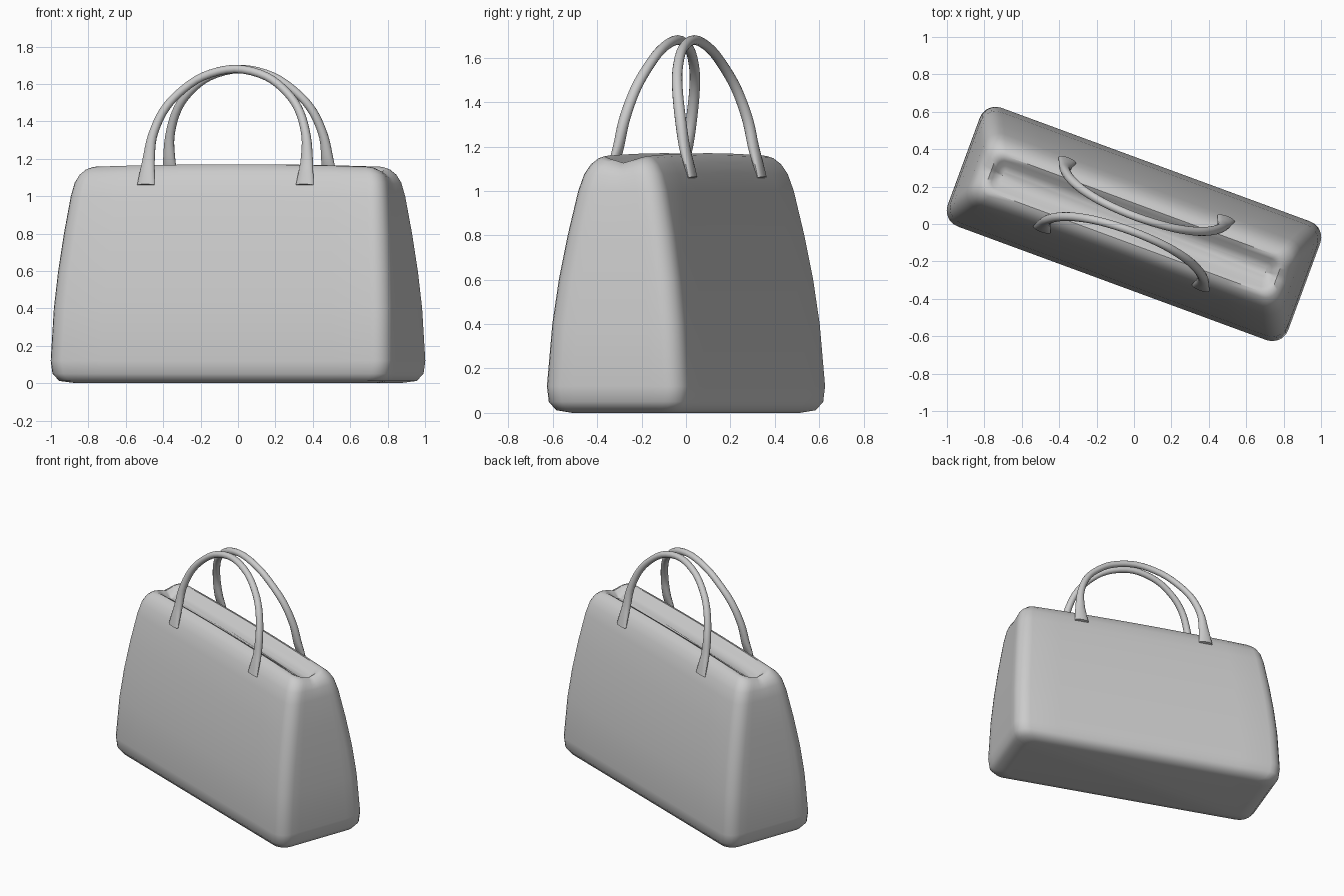
import bpy, bmesh, math
from mathutils import Vector

if "Cube" in bpy.data.objects:
    bpy.data.objects.remove(bpy.data.objects["Cube"])

TURN = math.radians(-20.2)   # the whole bag is turned about z


def loft(name, rings, angle):
    """Skin a list of equal-length closed rings and cap both ends."""
    bm = bmesh.new()
    rows = [[bm.verts.new(p) for p in ring] for ring in rings]
    n = len(rows[0])
    for a, b in zip(rows, rows[1:]):
        for i in range(n):
            j = (i + 1) % n
            bm.faces.new((a[i], a[j], b[j], b[i]))
    bm.faces.new(rows[0][::-1])
    bm.faces.new(rows[-1])
    bmesh.ops.recalc_face_normals(bm, faces=bm.faces)
    me = bpy.data.meshes.new(name)
    bm.to_mesh(me)
    bm.free()
    ob = bpy.data.objects.new(name, me)
    bpy.context.collection.objects.link(ob)
    ob.rotation_euler.z = TURN
    bpy.ops.object.select_all(action='DESELECT')
    ob.select_set(True)
    bpy.context.view_layer.objects.active = ob
    bpy.ops.object.shade_smooth_by_angle(angle=math.radians(angle))
    return ob


def spline(keys, steps):
    """Catmull-Rom through tuples of any length."""
    k = [Vector(p) for p in keys]
    k = [2 * k[0] - k[1]] + k + [2 * k[-1] - k[-2]]
    out = []
    for i in range(1, len(k) - 2):
        a, b, c, d = k[i - 1:i + 3]
        for s in range(steps):
            t = s / steps
            out.append(0.5 * (2 * b + (c - a) * t + (2 * a - 5 * b + 4 * c - d) * t * t
                              + (3 * b - a - 3 * c + d) * t ** 3))
    return out + [k[-2]]


def rounded_rect(U, V, r, seg=5, side=8):
    corners = [(1, 1), (-1, 1), (-1, -1), (1, -1)]
    pts = []
    for q, (sx, sy) in enumerate(corners):
        for s in range(seg + 1):
            a = math.pi / 2 * (q + s / seg)
            pts.append(Vector((sx * (U - r) + r * math.cos(a), sy * (V - r) + r * math.sin(a))))
        nx, ny = corners[(q + 1) % 4]
        a = math.pi / 2 * (q + 1)
        end = Vector((nx * (U - r) + r * math.cos(a), ny * (V - r) + r * math.sin(a)))
        start = pts[-1].copy()
        pts += [start.lerp(end, s / side) for s in range(1, side)]
    return pts


# Bag body: z, half length, half depth, corner radius; the last rings fold into the top channel
sections = [
    (0.0, .85, .25, .06), (.012, .93, .305, .08), (.05, .962, .332, .09), (.12, .97, .338, .09),
    (.4, .96, .316, .09), (.6, .945, .29, .09), (.8, .925, .255, .09), (1.0, .90, .212, .085),
    (1.08, .885, .187, .08), (1.13, .868, .16, .075), (1.16, .842, .13, .065),
    (1.17, .815, .105, .05), (1.155, .795, .08, .04), (1.125, .775, .055, .03), (1.112, .75, .025, .012)]
rings = []
for z, U, V, r in sections:
    top = max(0, min(1, (z - 1.05) / .1))
    ring = []
    for p in rounded_rect(U, V, r):
        e, f = abs(p.x) / U, abs(p.y) / V
        drop = .014 * e * e + .03 * e ** 10 * (1 - f)
        ring.append((p.x, p.y, z - top * drop))
    rings.append(ring)
loft("bag_body", rings, 50)

# Handles: flat tabs on the bag face blending into a round arched tube
half = [(.452, .197, 1.06, .05, .016), (.452, .178, 1.13, .042, .02), (.45, .158, 1.2, .034, .024),
        (.438, .135, 1.32, .025, .025), (.39, .103, 1.45, .023, .024), (.31, .074, 1.55, .022, .023),
        (.18, .05, 1.64, .022, .022)]
keys = ([(-u, *rest) for u, *rest in half] + [(0, .04, 1.68, .022, .022)] + half[::-1])


def handle(name, sign):
    path = spline(keys, 4)
    pts = [Vector((p[0], sign * p[1], p[2])) for p in path]
    out = []
    for i, p in enumerate(pts):
        t = (pts[min(i + 1, len(pts) - 1)] - pts[max(i - 1, 0)]).normalized()
        n = Vector((0, sign, 0))
        n = (n - t * n.dot(t)).normalized()
        b = t.cross(n)
        w, th = path[i][3], path[i][4]
        out.append([p + b * w * math.cos(a) + n * th * math.sin(a)
                    for a in (2 * math.pi * s / 14 for s in range(14))])
    return loft(name, out, 50)


handle("front_handle", -1)
handle("back_handle", 1)
